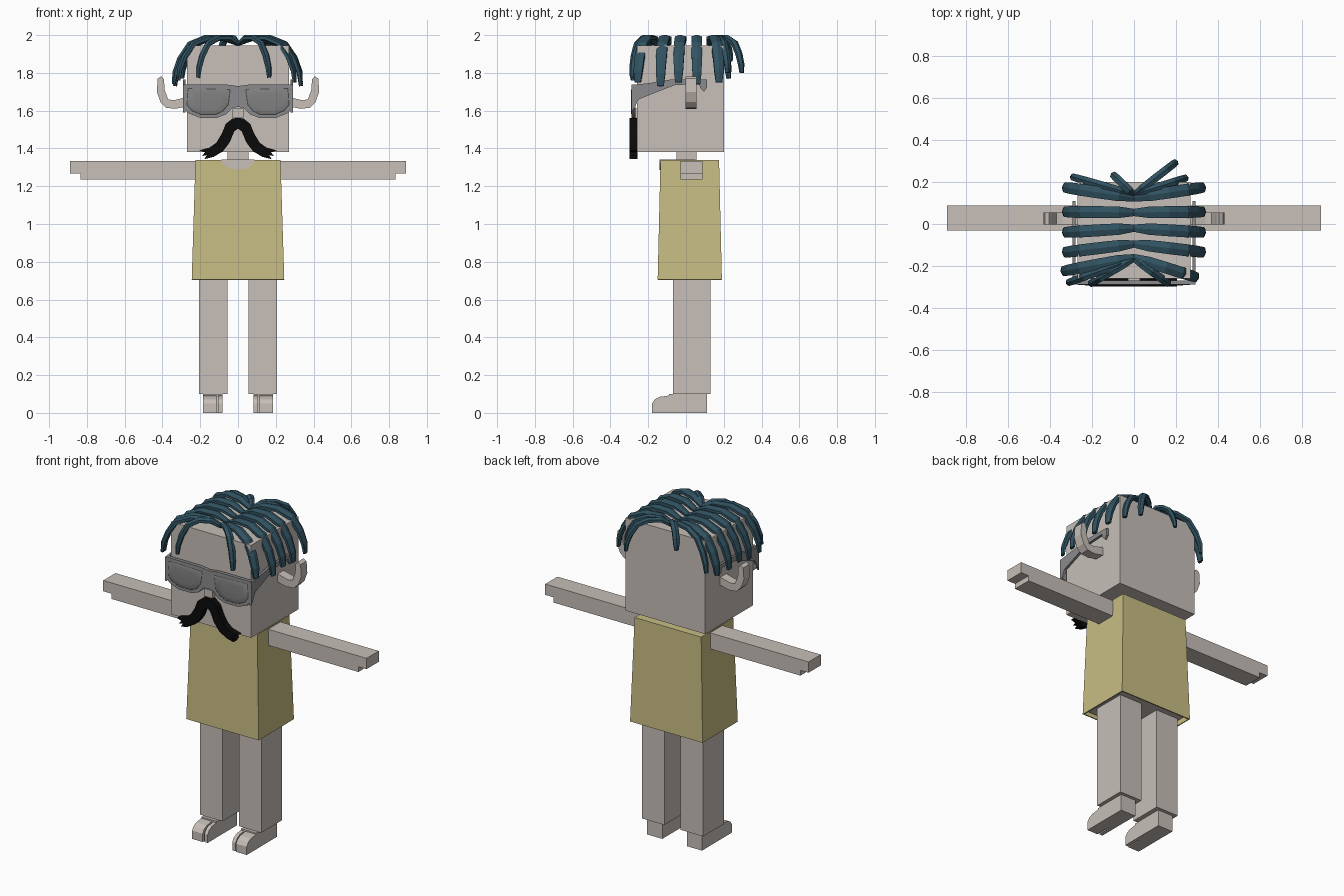
import bpy, bmesh, math
from mathutils import Vector

cube = bpy.data.objects.get("Cube")
if cube:
    bpy.data.objects.remove(cube, do_unlink=True)


def material(name, r, g, b):
    m = bpy.data.materials.new(name)
    m.use_nodes = True
    m.diffuse_color = (r, g, b, 1)
    m.node_tree.nodes["Principled BSDF"].inputs["Base Color"].default_value = (r, g, b, 1)
    return m


skin = material("pale skin", 0.57, 0.52, 0.48)
cloth = material("straw cloth", 0.58, 0.51, 0.23)
teal = material("teal hair", 0.03, 0.085, 0.12)
grey = material("grey frame", 0.26, 0.26, 0.27)
lens_grey = material("lens grey", 0.22, 0.22, 0.22)
black = material("black whiskers", 0.003, 0.003, 0.003)


def finish(name, bm, mat, mirror=False):
    bmesh.ops.recalc_face_normals(bm, faces=bm.faces)
    mesh = bpy.data.meshes.new(name)
    bm.to_mesh(mesh)
    bm.free()
    mesh.materials.append(mat)
    ob = bpy.data.objects.new(name, mesh)
    bpy.context.collection.objects.link(ob)
    if mirror:
        ob.modifiers.new("Mirror", "MIRROR").use_mirror_merge = False
    return ob


def loft(name, rings, mat, mirror=False, cap_start=True):
    """Skin a list of equal-length point rings and close the ends."""
    bm = bmesh.new()
    loops = [[bm.verts.new(p) for p in ring] for ring in rings]
    n = len(loops[0])
    for a, b in zip(loops, loops[1:]):
        for i in range(n):
            j = (i + 1) % n
            bm.faces.new((a[i], a[j], b[j], b[i]))
    if cap_start:
        bm.faces.new(loops[0])
    bm.faces.new(loops[-1])
    return finish(name, bm, mat, mirror)


def rect(x0, x1, y0, y1, z):
    return [(x0, y0, z), (x1, y0, z), (x1, y1, z), (x0, y1, z)]


def box(name, x, y, z, mat, mirror=False):
    return loft(name, [rect(*x, *y, z[0]), rect(*x, *y, z[1])], mat, mirror)


def prism_y(name, outline, y0, y1, mat, mirror=False):
    return loft(name, [[(x, y, z) for x, z in outline] for y in (y0, y1)], mat, mirror)


def prism_x(name, outline, x0, x1, mat, mirror=False):
    return loft(name, [[(x, y, z) for y, z in outline] for x in (x0, x1)], mat, mirror)


# Head, neck and body
box("head", (-0.27, 0.27), (-0.26, 0.2), (1.38, 1.945), skin)
box("neck", (-0.055, 0.055), (-0.05, 0.055), (1.3, 1.4), skin)
box("torso", (-0.22, 0.22), (-0.13, 0.17), (0.72, 1.32), skin)

# Flared tunic, open at the hem
tunic = loft("tunic", [rect(-0.245, 0.245, -0.15, 0.19, 0.705),
                       rect(-0.225, 0.225, -0.135, 0.175, 1.34)], cloth, cap_start=False)
thick = tunic.modifiers.new("Thickness", "SOLIDIFY")
thick.thickness = 0.01
thick.offset = -1

# Scooped neckline
scoop = [(0.088 * math.cos(a), 1.342 + 0.055 * math.sin(a))
         for a in (math.pi * (1 + i / 10) for i in range(11))]
prism_y("neckline", scoop, -0.14, -0.133, skin)
box("neckline_top", (-0.088, 0.088), (-0.139, 0.05), (1.337, 1.342), skin)

# Arms with stepped hands
prism_y("arm", [(0.22, 1.235), (0.835, 1.235), (0.835, 1.267), (0.89, 1.267),
                (0.89, 1.333), (0.22, 1.333)], -0.03, 0.088, skin, True)

# Legs and split-toe feet
box("leg", (0.055, 0.207), (-0.07, 0.13), (0.1, 0.72), skin, True)
box("heel", (0.083, 0.185), (-0.09, 0.11), (0, 0.1), skin, True)
toe = [(-0.05, 0), (-0.18, 0), (-0.18, 0.05), (-0.165, 0.072),
       (-0.14, 0.085), (-0.08, 0.093), (-0.05, 0.1)]
prism_x("big_toe", [(y + 0.006, z) for y, z in toe], 0.083, 0.105, skin, True)
prism_x("outer_toes", toe, 0.113, 0.185, skin, True)

# Upturned ears
prism_y("ear", [(0.26, 1.625), (0.33, 1.61), (0.38, 1.615), (0.41, 1.645), (0.43, 1.7),
                (0.425, 1.77), (0.405, 1.782), (0.392, 1.765), (0.388, 1.71), (0.37, 1.66),
                (0.34, 1.655), (0.26, 1.675)], -0.003, 0.055, skin, True)

# Nose
box("nose", (-0.028, 0.028), (-0.285, -0.25), (1.565, 1.612), skin)

# Glasses: frame front, domed lenses and hooked temples
rim = [(0, 1.73), (0.06, 1.738), (0.285, 1.738), (0.292, 1.72), (0.29, 1.615), (0.26, 1.585),
       (0.2, 1.562), (0.11, 1.562), (0.065, 1.58), (0.03, 1.615), (0, 1.62)]
prism_y("glasses_frame", rim, -0.288, -0.268, grey, True)
lens = [(0.035, 1.715), (0.27, 1.72), (0.276, 1.63), (0.25, 1.598),
        (0.2, 1.576), (0.115, 1.576), (0.075, 1.595), (0.045, 1.632)]


def lens_ring(scale, y):
    return [(0.16 + (x - 0.16) * scale, y, 1.65 + (z - 1.65) * scale) for x, z in lens]


lenses = loft("lens", [lens_ring(1, -0.286), lens_ring(0.9, -0.29),
                       lens_ring(0.6, -0.292)], lens_grey, True)
for poly in lenses.data.polygons:
    poly.use_smooth = True
prism_x("temple", [(-0.288, 1.735), (-0.18, 1.748), (-0.08, 1.765), (0.11, 1.765), (0.11, 1.72),
                   (0.095, 1.7), (0.075, 1.72), (0.07, 1.742), (-0.06, 1.735), (-0.15, 1.7),
                   (-0.25, 1.66), (-0.288, 1.59)], 0.278, 0.292, grey, True)

# Drooping moustache with ragged tips
prism_y("moustache", [(0, 1.562), (0.03, 1.558), (0.065, 1.53), (0.085, 1.48), (0.115, 1.43),
                      (0.15, 1.405), (0.205, 1.39), (0.175, 1.38), (0.19, 1.36), (0.165, 1.365),
                      (0.178, 1.343), (0.13, 1.355), (0.08, 1.385), (0.045, 1.43),
                      (0.02, 1.49), (0, 1.505)], -0.298, -0.258, black, True)

# Hair locks: flattened tubes arching from the parting and hanging down
ARCH = [(0, 0.08), (0.22, 0.97), (0.5, 1), (0.75, 0.86), (0.9, 0.55), (0.98, 0.25), (1, 0)]
GIRTH = [0.6, 0.95, 1, 1, 0.95, 0.85, 0.6]
CROWN = 1.985


def lock(name, root_y, tip, width):
    root = Vector((0, root_y, 0))
    run = Vector((tip[0], tip[1], 0)) - root
    side = Vector((-run.y, run.x, 0)).normalized()
    path = []
    for s, h in ARCH:
        z = 1.95 + 0.035 * h if s < 0.6 else tip[2] + (CROWN - tip[2]) * h
        path.append(root + run * s + Vector((0, 0, z)))
    rings = []
    for i, p in enumerate(path):
        along = (path[min(i + 1, len(path) - 1)] - path[max(i - 1, 0)]).normalized()
        up = side.cross(along)
        rings.append([p + GIRTH[i] * (side * width * math.cos(a) + up * 0.017 * math.sin(a))
                      for a in (math.radians(30 + 60 * k) for k in range(6))])
    loft(name, rings, teal)


side_locks = [(0.125, 0.175, 1.75), (0.055, 0.058, 1.74), (-0.02, -0.04, 1.75),
              (-0.095, -0.135, 1.73)]
for sign, label in ((1, "left"), (-1, "right")):
    for i, (root_y, tip_y, tip_z) in enumerate(side_locks):
        lock(f"{label}_lock_{i + 1}", root_y, (sign * 0.333, tip_y, tip_z), 0.033)
lock("left_temple_lock", -0.16, (0.3, -0.255, 1.75), 0.032)
lock("right_temple_lock", -0.16, (-0.34, -0.225, 1.74), 0.032)

# Thinner locks at the brow and the back
for name, root_y, tip in [("left_brow_lock", -0.165, (0.165, -0.285, 1.775)),
                          ("right_brow_lock", -0.165, (-0.21, -0.285, 1.775)),
                          ("right_corner_lock", -0.165, (-0.315, -0.28, 1.76)),
                          ("left_back_lock", 0.14, (0.2, 0.295, 1.8)),
                          ("left_nape_lock", 0.14, (0.25, 0.22, 1.8)),
                          ("right_back_lock", 0.14, (-0.1, 0.235, 1.86)),
                          ("right_nape_lock", 0.14, (-0.295, 0.225, 1.77))]:
    lock(name, root_y, tip, 0.022)
